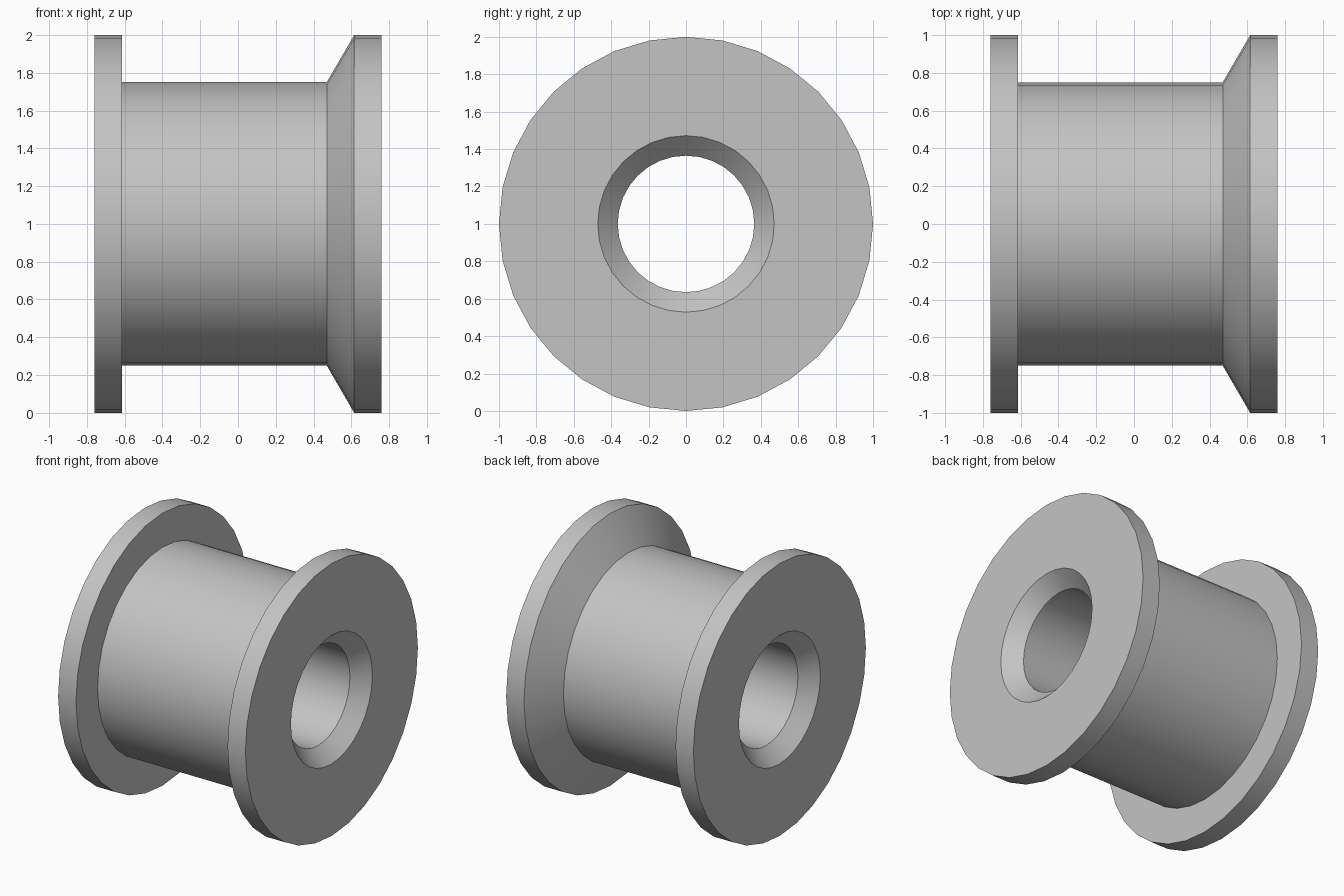
import bpy
import bmesh
import math
from mathutils import Matrix, Vector

cube = bpy.data.objects.get("Cube")
if cube:
    bpy.data.objects.remove(cube, do_unlink=True)

SEGMENTS = 32
HALF = 0.76       # half of the length along x
FLANGE = 0.145    # flange thickness
RIM, BARREL, BORE = 1.0, 0.75, 0.365
CHAMFER = 0.107

# Plain grey material
grey = bpy.data.materials.new("plain_grey")
grey.use_nodes = True
color = (0.55, 0.55, 0.55, 1.0)
grey.diffuse_color = color
grey.node_tree.nodes["Principled BSDF"].inputs["Base Color"].default_value = color

# Closed profile (x, radius): outside from left to right, then back along the bore
profile = [
    (-HALF, BORE + CHAMFER),
    (-HALF, RIM),
    (-HALF + FLANGE, RIM),
    (-HALF + FLANGE, BARREL),
    (HALF - 2 * FLANGE, BARREL),
    (HALF - FLANGE, RIM),
    (HALF, RIM),
    (HALF, BORE + CHAMFER),
    (HALF - CHAMFER, BORE),
    (-HALF + CHAMFER, BORE),
]

# Flanged bushing, turned around the x axis
bm = bmesh.new()
rings = []
for i in range(SEGMENTS):
    turn = Matrix.Rotation(math.tau * i / SEGMENTS, 3, "X")
    rings.append([bm.verts.new(turn @ Vector((x, 0, r))) for x, r in profile])
for i, ring in enumerate(rings):
    following = rings[(i + 1) % SEGMENTS]
    for j in range(len(profile)):
        k = (j + 1) % len(profile)
        bm.faces.new((ring[j], ring[k], following[k], following[j]))
bmesh.ops.recalc_face_normals(bm, faces=bm.faces)

mesh = bpy.data.meshes.new("flanged_bushing")
bm.to_mesh(mesh)
bm.free()
mesh.materials.append(grey)
bushing = bpy.data.objects.new("flanged_bushing", mesh)
bushing.location.z = RIM
bpy.context.collection.objects.link(bushing)

# Smooth round surfaces, sharp rims
bpy.ops.object.select_all(action="DESELECT")
bushing.select_set(True)
bpy.context.view_layer.objects.active = bushing
bpy.ops.object.shade_smooth_by_angle(angle=math.radians(30))
